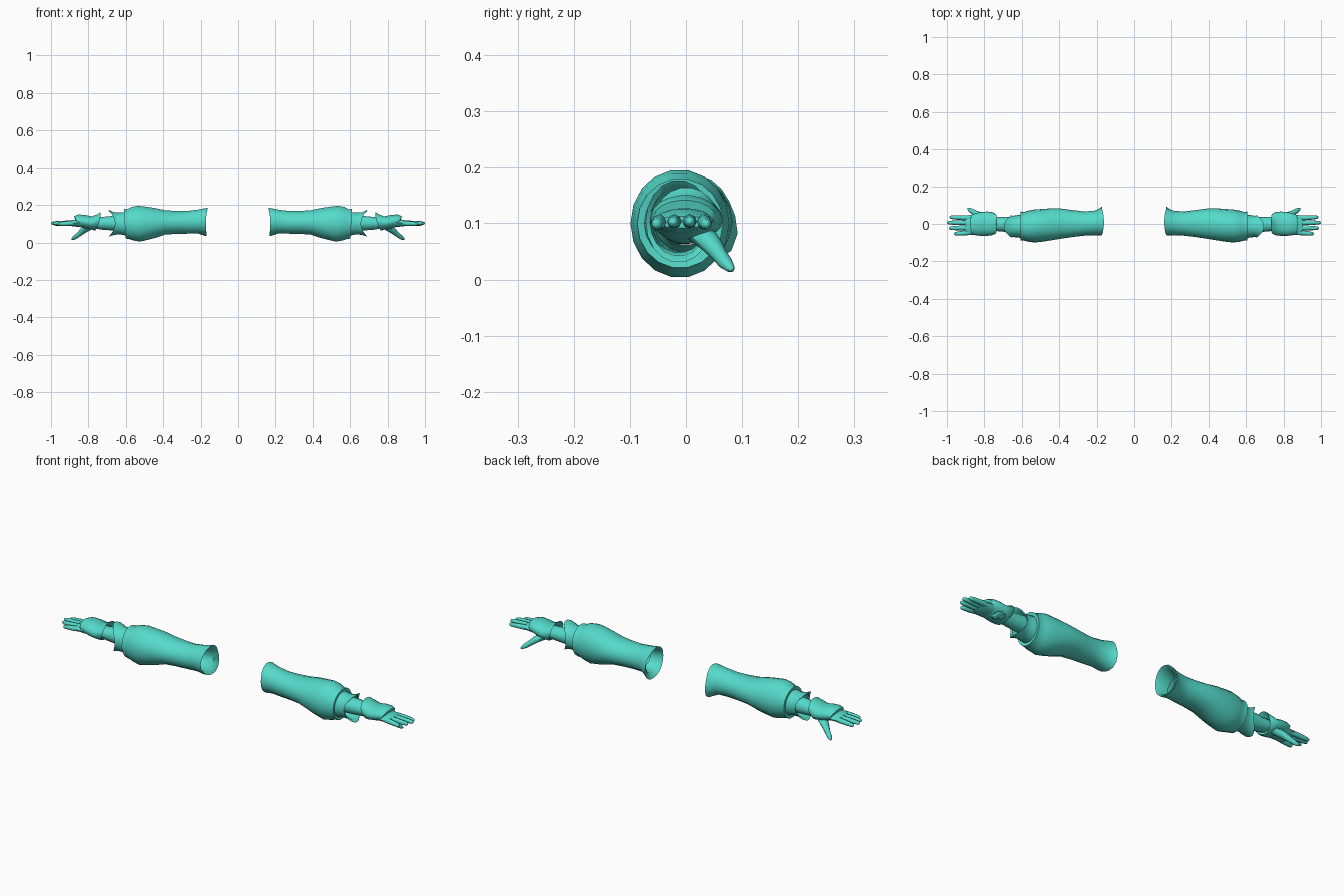
import bpy, bmesh, math
from mathutils import Vector

teal = bpy.data.materials.new("teal")
teal.diffuse_color = (0.09, 0.70, 0.59, 1)


def skin(name, rings, cap=(False, False)):
    """Bridge equal rings of points, then mirror the part to the other arm."""
    bm = bmesh.new()
    loops = [[bm.verts.new(p) for p in ring] for ring in rings]
    n = len(loops[0])
    for a, b in zip(loops, loops[1:]):
        for i in range(n):
            j = (i + 1) % n
            bm.faces.new((a[i], a[j], b[j], b[i]))
    if cap[0]:
        bm.faces.new(loops[0][::-1])
    if cap[1]:
        bm.faces.new(loops[-1])
    me = bpy.data.meshes.new(name)
    bm.to_mesh(me)
    bm.free()
    me.materials.append(teal)
    ob = bpy.data.objects.new(name, me)
    bpy.context.collection.objects.link(ob)
    ob.modifiers.new("other_arm", 'MIRROR').use_mirror_merge = False
    bpy.context.view_layer.objects.active = ob
    ob.select_set(True)
    bpy.ops.object.shade_smooth_by_angle(angle=math.radians(50))
    ob.select_set(False)
    return ob


def ring(x, y0, y1, z0, z1, lean=0, notch=0, pull=0, n=18):
    """Oval across x; lean tips the top outward, notch cuts the sides, pull drags the low back corner."""
    pts = []
    for i in range(n):
        a = 2 * math.pi * i / n
        k = 1 + pull * max(0, math.cos(a + 0.7)) ** 4
        pts.append((x + lean * math.sin(a) - notch * math.cos(2 * a),
                    (y0 + y1) / 2 + (y1 - y0) / 2 * k * math.cos(a),
                    (z0 + z1) / 2 + (z1 - z0) / 2 * k * math.sin(a)))
    return pts


def tube(name, path, n=8):
    """Round limb through (x, y, z, radius across, radius thick) points."""
    pts = [Vector(p[:3]) for p in path]
    rings = []
    for i, p in enumerate(path):
        d = (pts[min(i + 1, len(pts) - 1)] - pts[max(i - 1, 0)]).normalized()
        up = Vector((0, 0, 1))
        side = up.cross(d).normalized()
        up = d.cross(side)
        rings.append([pts[i] + side * p[3] * math.cos(2 * math.pi * k / n)
                      + up * p[4] * math.sin(2 * math.pi * k / n) for k in range(n)])
    return skin(name, rings, (True, True))


# wide sleeve, hollow at the shoulder, with a flared back corner
skin("sleeve", [
    ring(0.24, -0.052, 0.052, 0.062, 0.160),
    ring(0.185, -0.054, 0.060, 0.055, 0.172, 0, 0, 0.15),
    ring(0.168, -0.060, 0.080, 0.040, 0.187, -0.003, -0.004, 0.32),
    ring(0.185, -0.062, 0.076, 0.042, 0.182, 0, 0, 0.20),
    ring(0.215, -0.060, 0.068, 0.048, 0.176, 0, 0, 0.06),
    ring(0.27, -0.063, 0.067, 0.046, 0.169),
    ring(0.33, -0.070, 0.074, 0.045, 0.169),
    ring(0.39, -0.079, 0.082, 0.041, 0.173),
    ring(0.44, -0.087, 0.083, 0.024, 0.184),
    ring(0.485, -0.094, 0.080, 0.012, 0.191),
    ring(0.53, -0.099, 0.077, 0.003, 0.197, 0.004),
    ring(0.565, -0.095, 0.071, 0.010, 0.191, 0.004),
    ring(0.588, -0.089, 0.064, 0.018, 0.178, 0.004),
    ring(0.606, -0.087, 0.066, 0.020, 0.180, 0.004),
    ring(0.604, -0.074, 0.050, 0.036, 0.164, 0.004)])

# folded cuff, pointed above and below, notched on the sides
skin("cuff", [
    ring(0.590, -0.076, 0.052, 0.034, 0.165),
    ring(0.630, -0.072, 0.046, 0.042, 0.160),
    ring(0.655, -0.069, 0.043, 0.040, 0.162, 0, 0.008),
    ring(0.676, -0.072, 0.046, 0.030, 0.177, 0.002, 0.019),
    ring(0.668, -0.064, 0.038, 0.042, 0.164, 0.002, 0.016),
    ring(0.615, -0.060, 0.036, 0.048, 0.152)])

# forearm
skin("forearm", [
    ring(0.600, -0.050, 0.040, 0.062, 0.146, n=14),
    ring(0.680, -0.043, 0.038, 0.064, 0.142, n=14),
    ring(0.735, -0.038, 0.036, 0.068, 0.136, n=14),
    ring(0.775, -0.040, 0.040, 0.078, 0.132, n=14)], (True, True))

# glove band over the wrist and back of the hand
skin("glove_band", [
    ring(0.765, -0.040, 0.042, 0.076, 0.134),
    ring(0.745, -0.053, 0.054, 0.064, 0.164, -0.014, 0.004),
    ring(0.757, -0.060, 0.063, 0.064, 0.154, -0.012),
    ring(0.785, -0.064, 0.066, 0.070, 0.140, -0.004),
    ring(0.815, -0.064, 0.064, 0.074, 0.147),
    ring(0.845, -0.061, 0.058, 0.079, 0.150, 0.008),
    ring(0.862, -0.057, 0.052, 0.085, 0.141, 0.014),
    ring(0.862, -0.050, 0.044, 0.090, 0.126, 0.010)])

# palm
skin("palm", [
    ring(0.765, -0.042, 0.042, 0.080, 0.130, n=14),
    ring(0.815, -0.056, 0.052, 0.078, 0.130, n=14),
    ring(0.860, -0.060, 0.049, 0.083, 0.125, n=14),
    ring(0.892, -0.059, 0.046, 0.087, 0.119, n=14),
    ring(0.903, -0.054, 0.041, 0.092, 0.113, n=14)], (True, True))

# four fingers, slightly fanned
fingers = [("little_finger", -0.046, -0.053, 0.962, 0.098),
           ("ring_finger", -0.020, -0.023, 0.990, 0.102),
           ("middle_finger", 0.006, 0.007, 1.0, 0.103),
           ("index_finger", 0.031, 0.036, 0.986, 0.098)]
for name, ya, yb, tip, z in fingers:
    path = []
    for t, r in ((0, 0.0125), (0.35, 0.0130), (0.7, 0.0115), (0.9, 0.0095), (0.97, 0.0065), (1, 0.002)):
        path.append((0.875 + (tip - 0.875) * t, ya + (yb - ya) * t, 0.104 + (z - 0.104) * t, r, r))
    tube(name, path)

# thumb, reaching down and back
tube("thumb", [
    (0.770, 0.012, 0.093, 0.018, 0.015), (0.800, 0.026, 0.082, 0.026, 0.020),
    (0.830, 0.046, 0.062, 0.020, 0.017), (0.852, 0.060, 0.043, 0.014, 0.014),
    (0.870, 0.071, 0.029, 0.013, 0.012), (0.883, 0.079, 0.020, 0.009, 0.008),
    (0.888, 0.083, 0.016, 0.003, 0.003)])
